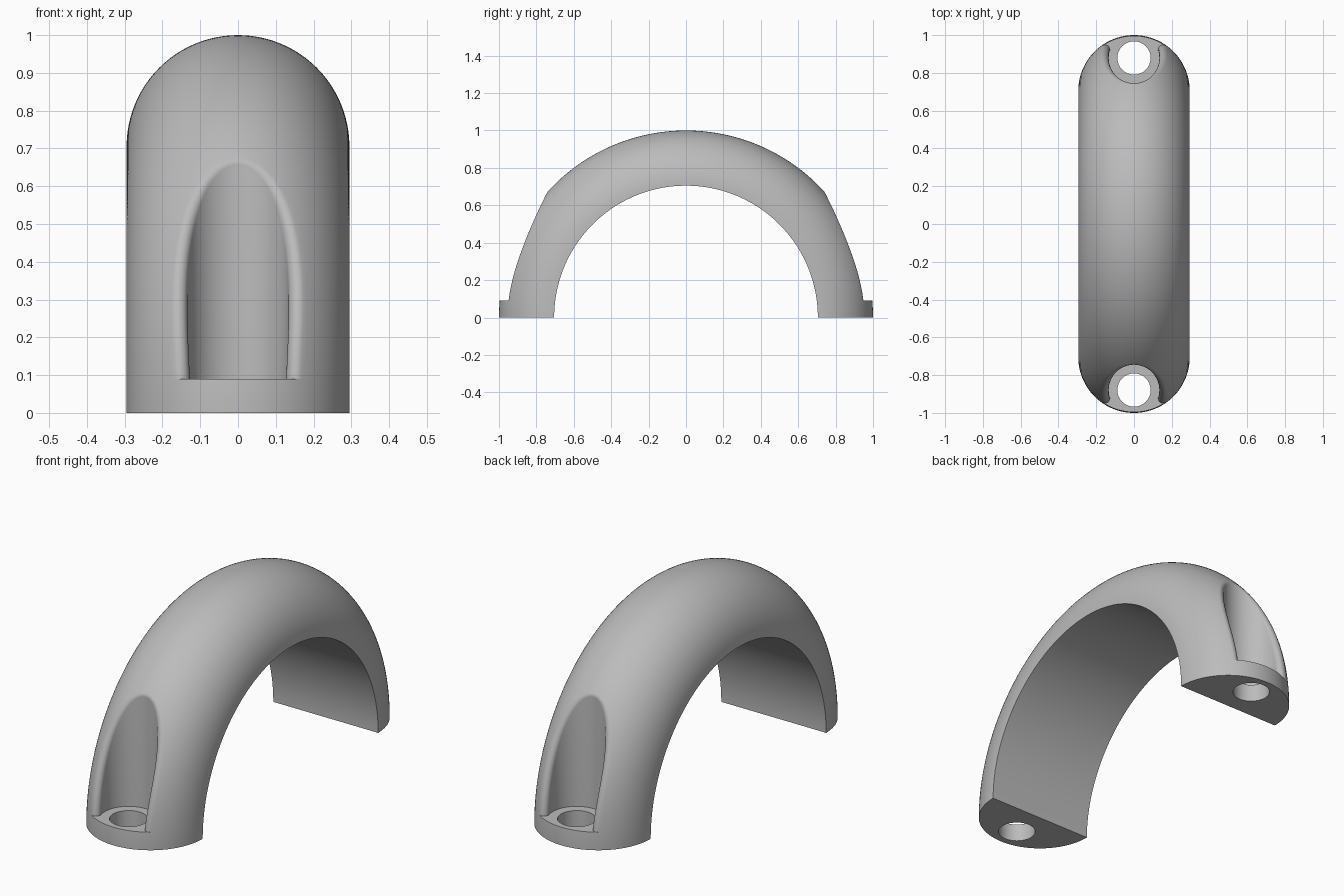
import bpy, bmesh, math
from mathutils import Vector, Matrix

if "Cube" in bpy.data.objects:
    bpy.data.objects.remove(bpy.data.objects["Cube"])

CORE, TUBE = 0.705, 0.295          # arch radius of the flat face, tube radius
HOLE_Y, POCKET, HOLE = 0.879, 0.134, 0.088
SHELF, FILLET = 0.09, 0.025

grey = bpy.data.materials.new("light_grey")
grey.use_nodes = True
grey.diffuse_color = (0.5, 0.5, 0.5, 1)
grey.node_tree.nodes["Principled BSDF"].inputs["Base Color"].default_value = (0.5, 0.5, 0.5, 1)


def make_object(name, bm):
    bmesh.ops.remove_doubles(bm, verts=bm.verts, dist=1e-5)
    bmesh.ops.recalc_face_normals(bm, faces=bm.faces)
    mesh = bpy.data.meshes.new(name)
    bm.to_mesh(mesh)
    bm.free()
    obj = bpy.data.objects.new(name, mesh)
    bpy.context.collection.objects.link(obj)
    mesh.materials.append(grey)
    return obj


def arch():
    """Half-round section swept over a half circle."""
    bm = bmesh.new()
    steps = 48
    ring = []
    for i in range(steps + 1):
        a = math.pi * i / steps
        ring.append(bm.verts.new((TUBE * math.cos(a), CORE + TUBE * math.sin(a), 0)))
    face = bm.faces.new(ring)
    end = bmesh.ops.spin(bm, geom=[face] + list(face.edges) + ring, axis=(1, 0, 0),
                         cent=(0, 0, 0), angle=math.pi, steps=128, use_duplicate=False)
    return make_object("handle_arch", bm)


def ball_centre(phi):
    """Centre of the ball that rolls between pocket wall and tube."""
    reach = POCKET + FILLET
    x, y = reach * math.sin(phi), -HOLE_Y + reach * math.cos(phi)
    r = CORE + math.sqrt((TUBE - FILLET) ** 2 - x * x)
    return Vector((x, y, math.sqrt(max(r * r - y * y, 0))))


def pocket_cutter():
    """Round pocket with a rounded mouth, open to the outside."""
    low, high = 0.0, 2.2
    for _ in range(50):
        mid = (low + high) / 2
        if ball_centre(mid).z > SHELF:
            low = mid
        else:
            high = mid
    bm = bmesh.new()
    count, arc = 81, 8
    rows = []
    for i in range(count):
        u = 2 * i / (count - 1) - 1
        phi = low * math.sin(u * math.pi / 2)
        c = ball_centre(phi)
        to_wall = Vector((-math.sin(phi), -math.cos(phi), 0))
        radial = Vector((0, c.y, c.z)).normalized()
        to_skin = (c - radial * CORE).normalized()
        wall = c + to_wall * FILLET
        pts = [Vector((wall.x, wall.y, SHELF))]
        turn = to_wall.rotation_difference(to_skin)
        for k in range(arc + 1):
            q = turn.copy()
            q.angle = turn.angle * k / arc
            pts.append(c + (q @ to_wall) * FILLET)
        pts.append(pts[-1] + to_skin * 0.12)
        if i in (0, count - 1):          # ends lie flat on the shelf
            for p in pts:
                p.z = SHELF
        rows.append([bm.verts.new(p) for p in pts])
    for a, b in zip(rows, rows[1:]):
        for k in range(len(a) - 1):
            bm.faces.new((a[k], b[k], b[k + 1], a[k + 1]))
    # Outer cap, bridged from side to side
    for i in range(count // 2):
        j = count - 1 - i
        cap = [rows[i][-1], rows[i + 1][-1], rows[j - 1][-1], rows[j][-1]]
        bm.faces.new(list(dict.fromkeys(cap)))
    # Shelf face
    bm.faces.new(rows[0][:0:-1] + [r[0] for r in rows] + rows[-1][1:])
    return make_object("pocket_cutter", bm)


def hole_cutter():
    bm = bmesh.new()
    bmesh.ops.create_cone(bm, cap_ends=True, segments=64, radius1=HOLE, radius2=HOLE,
                          depth=0.4, matrix=Matrix.Translation((0, -HOLE_Y, 0)))
    return make_object("hole_cutter", bm)


handle = arch()
bpy.context.view_layer.objects.active = handle

# Cut a pocket and a screw hole into each foot
for angle in (0, math.pi):
    for build in (pocket_cutter, hole_cutter):
        cutter = build()
        cutter.hide_render = True
        cutter.data.transform(Matrix.Rotation(angle, 4, 'Z'))
        mod = handle.modifiers.new("cut", 'BOOLEAN')
        mod.operation, mod.solver, mod.object = 'DIFFERENCE', 'EXACT', cutter
        bpy.ops.object.modifier_apply(modifier=mod.name)
        bpy.data.objects.remove(cutter)

bpy.ops.object.select_all(action='DESELECT')
handle.select_set(True)
bpy.ops.object.shade_smooth_by_angle(angle=math.radians(30))
